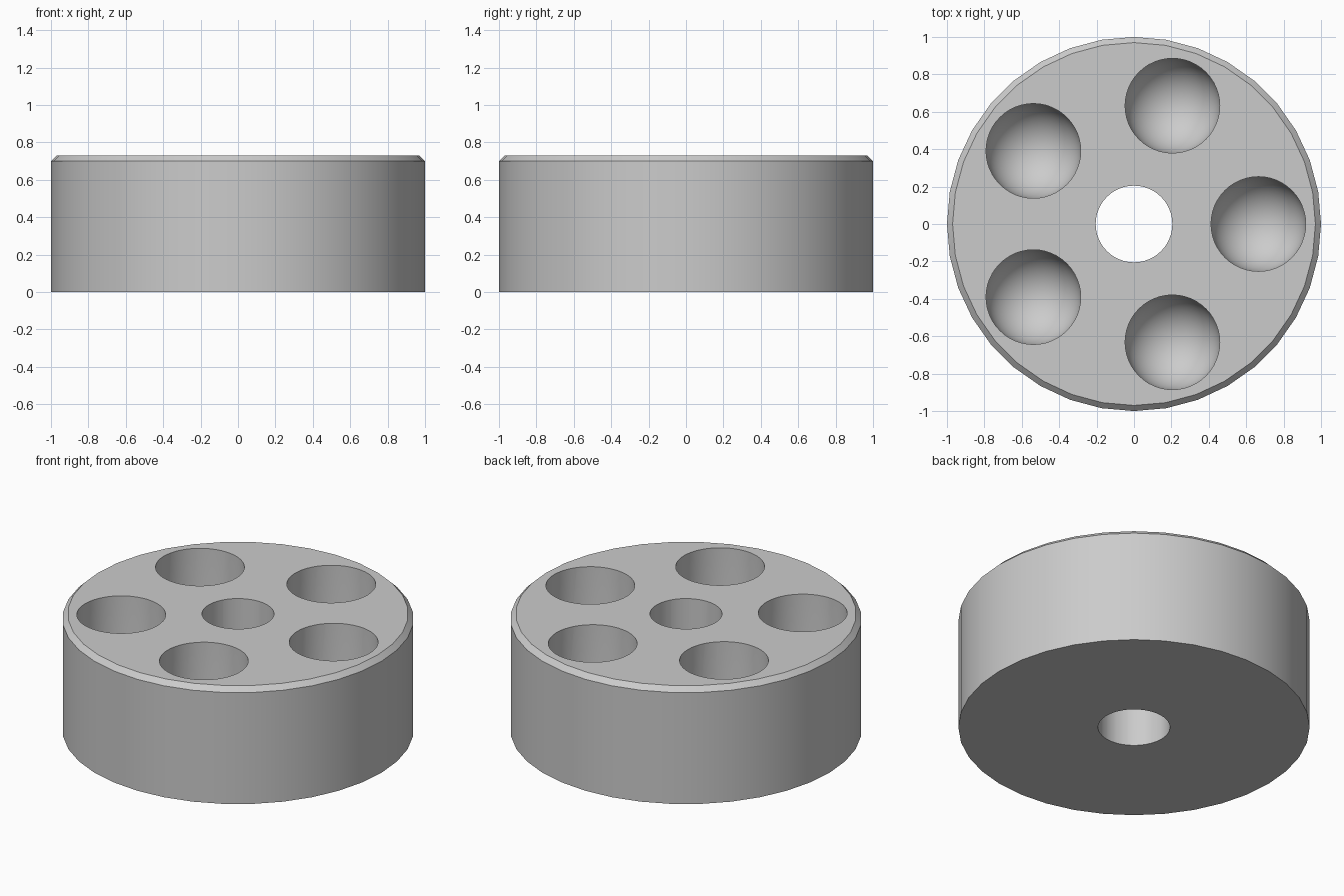
import bpy, bmesh, math

if "Cube" in bpy.data.objects:
    bpy.data.objects.remove(bpy.data.objects["Cube"])

RADIUS, HEIGHT, BEVEL = 1.0, 0.73, 0.03
POCKET_R, POCKET_RING, BOWL_Z = 0.253, 0.665, 0.38
BORE_R = 0.205

grey = bpy.data.materials.new("light grey")
grey.diffuse_color = (0.6, 0.6, 0.6, 1)
grey.use_nodes = True
grey.node_tree.nodes["Principled BSDF"].inputs["Base Color"].default_value = grey.diffuse_color


def lathe(name, profile, sides, location=(0, 0, 0)):
    """Revolve an open (radius, height) profile running from axis to axis."""
    bm = bmesh.new()
    verts = [bm.verts.new((r, 0, z)) for r, z in profile]
    edges = [bm.edges.new(pair) for pair in zip(verts, verts[1:])]
    bmesh.ops.spin(bm, geom=verts + edges, cent=(0, 0, 0), axis=(0, 0, 1),
                   angle=math.tau, steps=sides, use_merge=True)
    bmesh.ops.remove_doubles(bm, verts=bm.verts[:], dist=1e-5)
    bmesh.ops.recalc_face_normals(bm, faces=bm.faces[:])
    mesh = bpy.data.meshes.new(name)
    bm.to_mesh(mesh)
    bm.free()
    mesh.materials.append(grey)
    obj = bpy.data.objects.new(name, mesh)
    bpy.context.collection.objects.link(obj)
    obj.location = location
    return obj


# Drum with a chamfered top rim
drum = lathe("drum", [(0, 0), (RADIUS, 0), (RADIUS, HEIGHT - BEVEL),
                      (RADIUS - BEVEL, HEIGHT), (0, HEIGHT)], 36)

# Central through bore
cutters = [lathe("bore_cutter", [(0, -0.2), (BORE_R, -0.2),
                                 (BORE_R, 1), (0, 1)], 48)]

# Five round-bottomed pockets
bowl = [(POCKET_R * math.sin(i * math.pi / 24),
         BOWL_Z - POCKET_R * math.cos(i * math.pi / 24)) for i in range(13)]
for i in range(5):
    a = i * math.tau / 5
    cutters.append(lathe("pocket_cutter", bowl + [(POCKET_R, 1), (0, 1)], 48,
                         (POCKET_RING * math.cos(a), POCKET_RING * math.sin(a), 0)))

# Cut the holes, then remove the cutters
bpy.context.view_layer.objects.active = drum
drum.select_set(True)
for cutter in cutters:
    cutter.hide_render = True
    mod = drum.modifiers.new("hole", 'BOOLEAN')
    mod.operation, mod.solver, mod.object = 'DIFFERENCE', 'EXACT', cutter
    bpy.ops.object.modifier_apply(modifier=mod.name)
    bpy.data.objects.remove(cutter)

# Smooth walls, crisp rims
bpy.ops.object.shade_smooth_by_angle(angle=math.radians(30))
